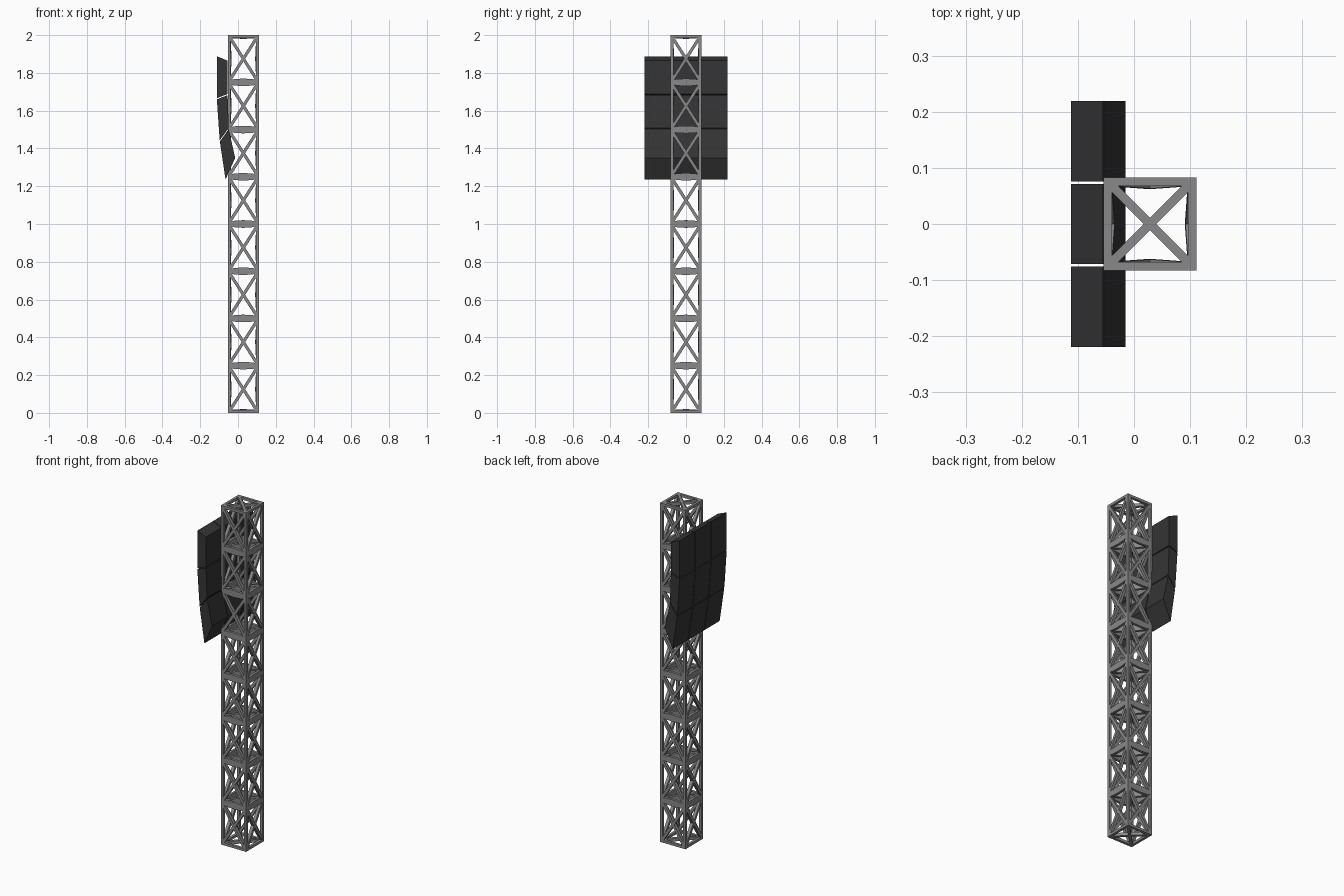
import bpy, bmesh
from math import pi
from mathutils import Vector, Matrix

if "Cube" in bpy.data.objects:
    bpy.data.objects.remove(bpy.data.objects["Cube"])

H = 0.0825      # half width of the tower
T = 0.015       # bar thickness
CX = 0.0285     # tower axis in x
BAY = 0.25
BAYS = 8


def material(name, v):
    m = bpy.data.materials.new(name)
    m.diffuse_color = (v, v, v, 1)
    m.use_nodes = True
    m.node_tree.nodes["Principled BSDF"].inputs["Base Color"].default_value = m.diffuse_color
    return m


def finish(bm, name, mat):
    bmesh.ops.recalc_face_normals(bm, faces=bm.faces)
    me = bpy.data.meshes.new(name)
    bm.to_mesh(me)
    bm.free()
    ob = bpy.data.objects.new(name, me)
    bpy.context.collection.objects.link(ob)
    me.materials.append(mat)
    return ob


def bar(bm, points, halves, normal, rot=Matrix.Identity(4)):
    """Rectangular bar through points; halves = (half width, half depth) at each."""
    pts = [Vector(p) for p in points]
    n = Vector(normal)
    s = (pts[-1] - pts[0]).cross(n).normalized()
    place = Matrix.Translation((CX, 0, 0)) @ rot
    rings = []
    for p, (w, d) in zip(pts, halves):
        rings.append([bm.verts.new(place @ (p + s * w * a + n * d * b))
                      for a, b in ((-1, -1), (1, -1), (1, 1), (-1, 1))])
    for r, q in zip(rings, rings[1:]):
        for i in range(4):
            j = (i + 1) % 4
            bm.faces.new((r[i], r[j], q[j], q[i]))
    bm.faces.new(rings[0])
    bm.faces.new(rings[-1])


steel = material("steel_grey", 0.25)
dark = material("panel_dark", 0.035)
h = T / 2
e = H - h
top = BAY * BAYS
legs, rails, braces, crosses = (bmesh.new() for _ in range(4))

for k in range(4):
    R = Matrix.Rotation(k * pi / 2, 4, 'Z')
    # corner leg
    bar(legs, [(-e, -e, 0), (-e, -e, top)], [(h, h)] * 2, (0, 1, 0), R)
    for i in range(BAYS + 1):
        z = i * BAY
        end = 1 if i == 0 else -1 if i == BAYS else 0
        # horizontal rail and quarter of the flat cross, swollen at the middle
        if end:
            zc = z + end * h
            bar(rails, [(-e, -e, zc), (e, -e, zc)], [(h, h)] * 2, (0, 1, 0), R)
            bar(crosses, [(-e, -e, zc), (0, 0, z + end * 0.01)],
                [(0.008, h), (0.008, 0.01)], (0, 0, 1), R)
        else:
            bar(rails, [(-e, -e, z), (-0.05, -e, z), (0, -e, z), (0.05, -e, z), (e, -e, z)],
                [(0.010, h), (0.017, h), (0.020, h), (0.017, h), (0.010, h)], (0, 1, 0), R)
            bar(crosses, [(-e, -e, z), (0, 0, z)],
                [(0.008, 0.010), (0.008, 0.020)], (0, 0, 1), R)
        # diagonal braces on each side, thicker inward at the crossing
        if i < BAYS:
            for d in (-1, 1):
                bar(braces, [(-e * d, -e, z + h), (0, -H + 0.01, z + BAY / 2),
                             (e * d, -e, z + BAY - h)],
                    [(0.008, h - 0.0005), (0.008, 0.01), (0.008, h - 0.0005)], (0, 1, 0), R)

finish(legs, "tower_legs", steel)
finish(rails, "tower_rails", steel)
finish(braces, "tower_side_braces", steel)
finish(crosses, "tower_level_crosses", steel)

# curved array of panels: side profiles in x, z for each row
rows = {
    "upper": [(-0.112, 1.888), (-0.055, 1.865), (-0.055, 1.688), (-0.112, 1.666)],
    "middle": [(-0.112, 1.660), (-0.055, 1.682), (-0.049, 1.508), (-0.097, 1.443)],
    "lower": [(-0.096, 1.437), (-0.049, 1.502), (-0.015, 1.350), (-0.066, 1.235)],
}
for row, prof in rows.items():
    for col, y in (("left", -0.1475), ("centre", 0), ("right", 0.1475)):
        bm = bmesh.new()
        a, b = ([bm.verts.new((px, y + s * 0.0717, pz)) for px, pz in prof] for s in (-1, 1))
        bm.faces.new(a)
        bm.faces.new(b)
        for i in range(4):
            j = (i + 1) % 4
            bm.faces.new((a[i], a[j], b[j], b[i]))
        finish(bm, f"panel_{row}_{col}", dark)
